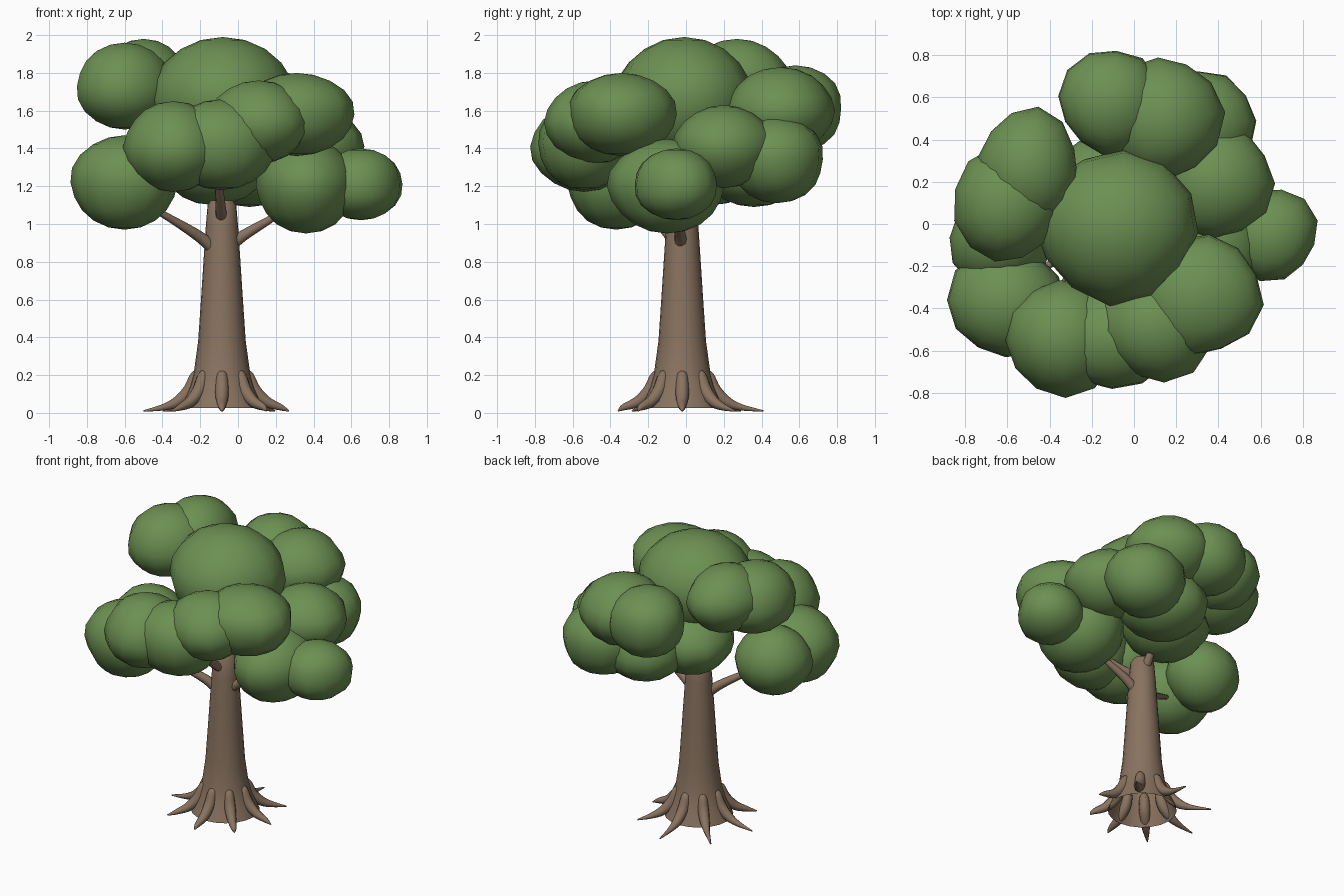
import bpy, bmesh, math, random
from mathutils import Vector

if "Cube" in bpy.data.objects:
    bpy.data.objects.remove(bpy.data.objects["Cube"])

random.seed(4)


def material(name, rgb):
    m = bpy.data.materials.new(name)
    m.diffuse_color = (*rgb, 1)
    m.use_nodes = True
    m.node_tree.nodes["Principled BSDF"].inputs["Base Color"].default_value = m.diffuse_color
    return m


BARK = material("bark", (0.25, 0.17, 0.115))
LEAF = material("leaf_green", (0.15, 0.28, 0.085))
CX, CY = -0.085, -0.02      # trunk axis


def finish(name, bm, mat):
    bmesh.ops.recalc_face_normals(bm, faces=bm.faces)
    for f in bm.faces:
        f.smooth = True
    me = bpy.data.meshes.new(name)
    bm.to_mesh(me)
    bm.free()
    me.materials.append(mat)
    ob = bpy.data.objects.new(name, me)
    bpy.context.collection.objects.link(ob)
    return ob


def smooth(ob, angle):
    bpy.ops.object.select_all(action='DESELECT')
    ob.select_set(True)
    bpy.context.view_layer.objects.active = ob
    bpy.ops.object.shade_smooth_by_angle(angle=math.radians(angle))


def tube(name, points, sides=10, samples=4):
    """Tapered tube through (x, y, z, radius) points, Catmull-Rom smoothed."""
    pts = [Vector(p) for p in points]
    ext = [2 * pts[0] - pts[1]] + pts + [2 * pts[-1] - pts[-2]]
    path = []
    for i in range(1, len(ext) - 2):
        a, b, c, d = ext[i - 1:i + 3]
        for k in range(samples):
            t = k / samples
            path.append(0.5 * (2 * b + (c - a) * t + (2 * a - 5 * b + 4 * c - d) * t ** 2
                               + (3 * b - a - 3 * c + d) * t ** 3))
    path.append(pts[-1])
    bm = bmesh.new()
    rings = []
    for i, p in enumerate(path):
        tan = (path[min(i + 1, len(path) - 1)] - path[max(i - 1, 0)]).to_3d().normalized()
        ref = Vector((-p.y + CY, p.x - CX, 0))
        u = (ref - tan * ref.dot(tan)).normalized() if ref.length > 1e-3 else Vector((1, 0, 0))
        v = tan.cross(u)
        ring = []
        for j in range(sides):
            w = math.tau * j / sides
            ring.append(bm.verts.new(p.to_3d() + max(p.w, 0.002) * (u * math.cos(w) + v * math.sin(w))))
        rings.append(ring)
    for r0, r1 in zip(rings, rings[1:]):
        for j in range(sides):
            k = (j + 1) % sides
            bm.faces.new((r0[j], r0[k], r1[k], r1[j]))
    bm.faces.new(rings[0])
    bm.faces.new(rings[-1])
    smooth(finish(name, bm, BARK), 60)


# Trunk: flared lathe profile (radius, height), open underneath
profile = [(0.22, 0.025), (0.205, 0.06), (0.172, 0.14), (0.148, 0.22), (0.126, 0.38),
           (0.111, 0.6), (0.098, 0.8), (0.086, 0.98), (0.076, 1.1), (0.06, 1.125)]
bm = bmesh.new()
N = 20
rings = [[bm.verts.new((CX + r * math.cos(math.tau * j / N), CY + r * math.sin(math.tau * j / N), z))
          for j in range(N)] for r, z in profile]
for r0, r1 in zip(rings, rings[1:]):
    for j in range(N):
        k = (j + 1) % N
        bm.faces.new((r0[j], r0[k], r1[k], r1[j]))
bm.faces.new(rings[-1])
smooth(finish("trunk", bm, BARK), 50)

# Roots: hugging the flare, then spreading to a point on the ground
for i in range(8):
    ang = math.radians(270 + 45 * i)
    reach = 0.385 + 0.045 * math.sin(ang) - 0.03 * math.cos(ang)
    path = [(0.12, 0.21, 0.015), (0.14, 0.195, 0.03), (0.172, 0.12, 0.036),
            (0.235, 0.06, 0.03), (0.31, 0.03, 0.018), (reach, 0.01, 0.004)]
    tube("root", [(CX + r * math.cos(ang), CY + r * math.sin(ang), z, w) for r, z, w in path])

# Branches reaching into the foliage
tube("left_branch", [(-0.11, -0.04, 0.85, 0.035), (-0.2, -0.08, 0.93, 0.03),
                     (-0.36, -0.17, 1.03, 0.02), (-0.52, -0.26, 1.12, 0.012)])
tube("right_branch", [(-0.06, -0.03, 0.87, 0.035), (0.03, -0.03, 0.94, 0.03),
                      (0.18, -0.05, 1.03, 0.02), (0.32, -0.08, 1.12, 0.012)])
tube("front_branch", [(-0.09, -0.05, 1.02, 0.03), (-0.09, -0.12, 1.07, 0.028),
                      (-0.1, -0.25, 1.18, 0.022), (-0.12, -0.4, 1.32, 0.015)])
tube("back_branch", [(-0.08, 0.0, 1.03, 0.032), (-0.07, 0.06, 1.09, 0.028),
                     (-0.06, 0.14, 1.2, 0.02), (-0.05, 0.25, 1.35, 0.015)])

# Foliage clumps: centre x, y, z and radii
clumps = [
    (-0.08, -0.01, 1.66, .37, .35, .33),
    (-0.11, 0.58, 1.61, .25, .25, .23),
    (0.14, 0.50, 1.6, .26, .28, .23),
    (0.31, 0.48, 1.34, .27, .25, .23),
    (0.39, 0.20, 1.41, .25, .25, .22),
    (0.31, -0.34, 1.58, .29, .28, .22),
    (0.65, -0.05, 1.21, .22, .22, .19),
    (0.36, -0.10, 1.20, .26, .29, .25),
    (0.11, -0.48, 1.54, .26, .25, .22),
    (-0.09, -0.54, 1.42, .28, .24, .24),
    (-0.34, -0.54, 1.41, .26, .26, .24),
    (-0.60, -0.37, 1.22, .27, .26, .25),
    (-0.60, 0.10, 1.73, .25, .28, .23),
    (-0.50, 0.27, 1.76, .23, .26, .22),
    (-0.63, -0.07, 1.23, .24, .22, .23),
    (0.06, 0.36, 1.31, .27, .27, .22),
    (-0.13, 0.14, 1.32, .28, .26, .22),
]
for x, y, z, rx, ry, rz in clumps:
    bm = bmesh.new()
    bmesh.ops.create_uvsphere(bm, u_segments=12, v_segments=10, radius=1)
    turn = random.uniform(0, math.tau)
    phase = [random.uniform(0, math.tau) for _ in range(3)]
    c, s = math.cos(turn), math.sin(turn)
    for v in bm.verts:
        p = v.co.copy()
        h = math.hypot(p.x, p.y)
        # uneven corners around the sides of each clump
        k = 1.03 + 0.035 * (math.sin(4 * p.x + phase[0]) + math.sin(4 * p.y + phase[1])
                            + math.sin(3 * p.z + phase[2])) * h * h
        px, py = c * p.x - s * p.y, s * p.x + c * p.y
        v.co = (x + rx * k * px, y + ry * k * py, z + rz * p.z)
    finish("foliage_clump", bm, LEAF)
